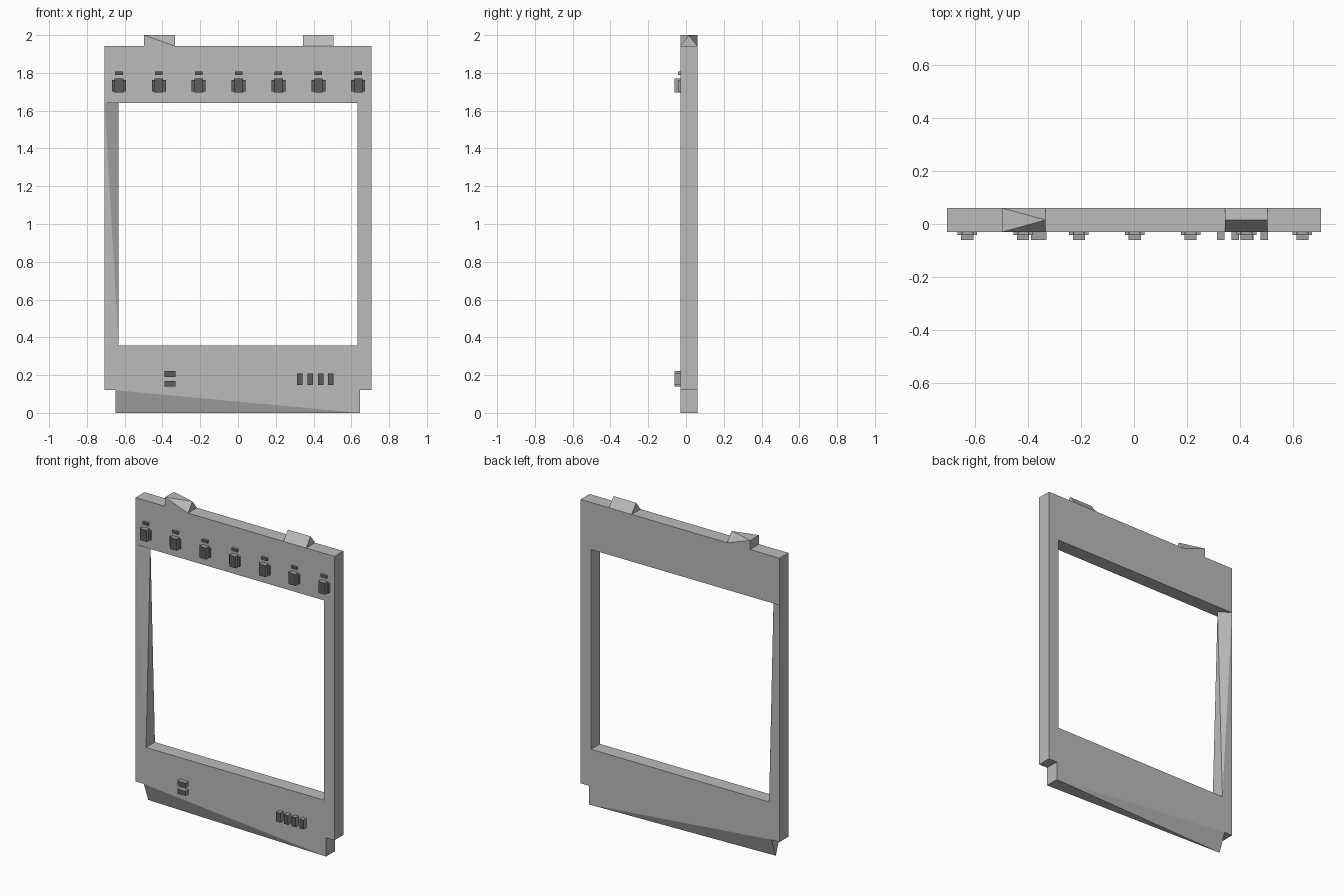
import bpy
import bmesh
from mathutils import Vector

if "Cube" in bpy.data.objects:
    bpy.data.objects.remove(bpy.data.objects["Cube"], do_unlink=True)

FRONT, MID, BACK = -0.03, 0.015, 0.06
SIDE, OPENING = 0.706, 0.632
TOP, SILL_TOP, SILL_LOW, FOOT = 1.942, 1.64, 0.358, 0.12


def material(name, value):
    mat = bpy.data.materials.new(name)
    mat.use_nodes = True
    colour = (value, value, value, 1)
    mat.diffuse_color = colour
    mat.node_tree.nodes["Principled BSDF"].inputs["Base Color"].default_value = colour
    return mat


panel_grey = material("panel grey", 0.5)
side_grey = material("component side grey", 0.36)
dark_grey = material("component face dark grey", 0.11)


def finish(name, bm, mats):
    bmesh.ops.recalc_face_normals(bm, faces=bm.faces)
    bm.normal_update()
    if len(mats) > 1:
        for face in bm.faces:
            face.material_index = 1 if face.normal.y < -0.9 else 0
    mesh = bpy.data.meshes.new(name)
    bm.to_mesh(mesh)
    bm.free()
    for mat in mats:
        mesh.materials.append(mat)
    obj = bpy.data.objects.new(name, mesh)
    bpy.context.collection.objects.link(obj)
    return obj


def hull(name, points):
    """Convex solid around a few corner points."""
    bm = bmesh.new()
    for p in points:
        bm.verts.new(p)
    bmesh.ops.convex_hull(bm, input=bm.verts)
    bmesh.ops.dissolve_limit(bm, angle_limit=0.01, verts=bm.verts, edges=bm.edges)
    return finish(name, bm, [panel_grey])


def component(name, x, z, width, height, front):
    """Small box mounted on the front of the panel."""
    bm = bmesh.new()
    bmesh.ops.create_cube(bm, size=1)
    for v in bm.verts:
        v.co = Vector((x + v.co.x * width,
                       (front + FRONT) / 2 + v.co.y * (FRONT - front),
                       z + v.co.z * height))
    return finish(name, bm, [side_grey, dark_grey])


# Main frame: a C-shaped profile, extruded through the thickness
profile = [(-SIDE, FOOT), (SIDE, FOOT), (SIDE, TOP), (-SIDE, TOP),
           (-SIDE, SILL_TOP), (OPENING, SILL_TOP),
           (OPENING, SILL_LOW), (-SIDE, SILL_LOW)]
bm = bmesh.new()
base = bm.faces.new([bm.verts.new((x, FRONT, z)) for x, z in profile])
out = bmesh.ops.extrude_face_region(bm, geom=[base], use_keep_orig=True)
moved = [g for g in out["geom"] if isinstance(g, bmesh.types.BMVert)]
bmesh.ops.translate(bm, verts=moved, vec=(0, BACK - FRONT, 0))
finish("frame", bm, [panel_grey])

# Tapered side bar: full section at the bottom, wedge at the top
hull("tapered_side_bar",
     [(x, y, SILL_LOW) for x in (-SIDE, -OPENING) for y in (FRONT, BACK)]
     + [(-SIDE, y, SILL_TOP) for y in (FRONT, BACK)]
     + [(-OPENING, MID, SILL_TOP)])


def wedge_tab(name, full_x, wedge_x, root, tip):
    """Tab with a square end at full_x and a ridged end at wedge_x."""
    hull(name, [(x, y, root) for x in (full_x, wedge_x) for y in (FRONT, BACK)]
         + [(full_x, y, tip) for y in (FRONT, BACK)]
         + [(wedge_x, MID, tip)])


# Edge tabs
wedge_tab("bottom_tab", 0.646, -0.648, FOOT, 0)
wedge_tab("top_right_tab", -0.497, -0.334, TOP, 2)
hull("top_left_ridge_tab",
     [(x, y, z) for x in (0.344, 0.505)
      for y, z in ((FRONT, TOP), (BACK, TOP), (MID, 2))])

# Row of seven components, each with ears and a small chip above
for i in range(7):
    x = 0.003 + (i - 3) * 0.211
    component(f"button_ears_{i + 1}", x, 1.732, 0.074, 0.062, -0.041)
    component(f"button_body_{i + 1}", x, 1.732, 0.046, 0.074, -0.06)
    component(f"chip_{i + 1}", x, 1.799, 0.04, 0.018, -0.042)

# Lower components: a stacked pair and a row of four
for i in range(2):
    component(f"lower_pair_{i + 1}", -0.36, 0.154 + i * 0.052, 0.058, 0.03, -0.06)
for i in range(4):
    component(f"lower_row_{i + 1}", 0.328 + i * 0.0545, 0.178, 0.029, 0.06, -0.06)
